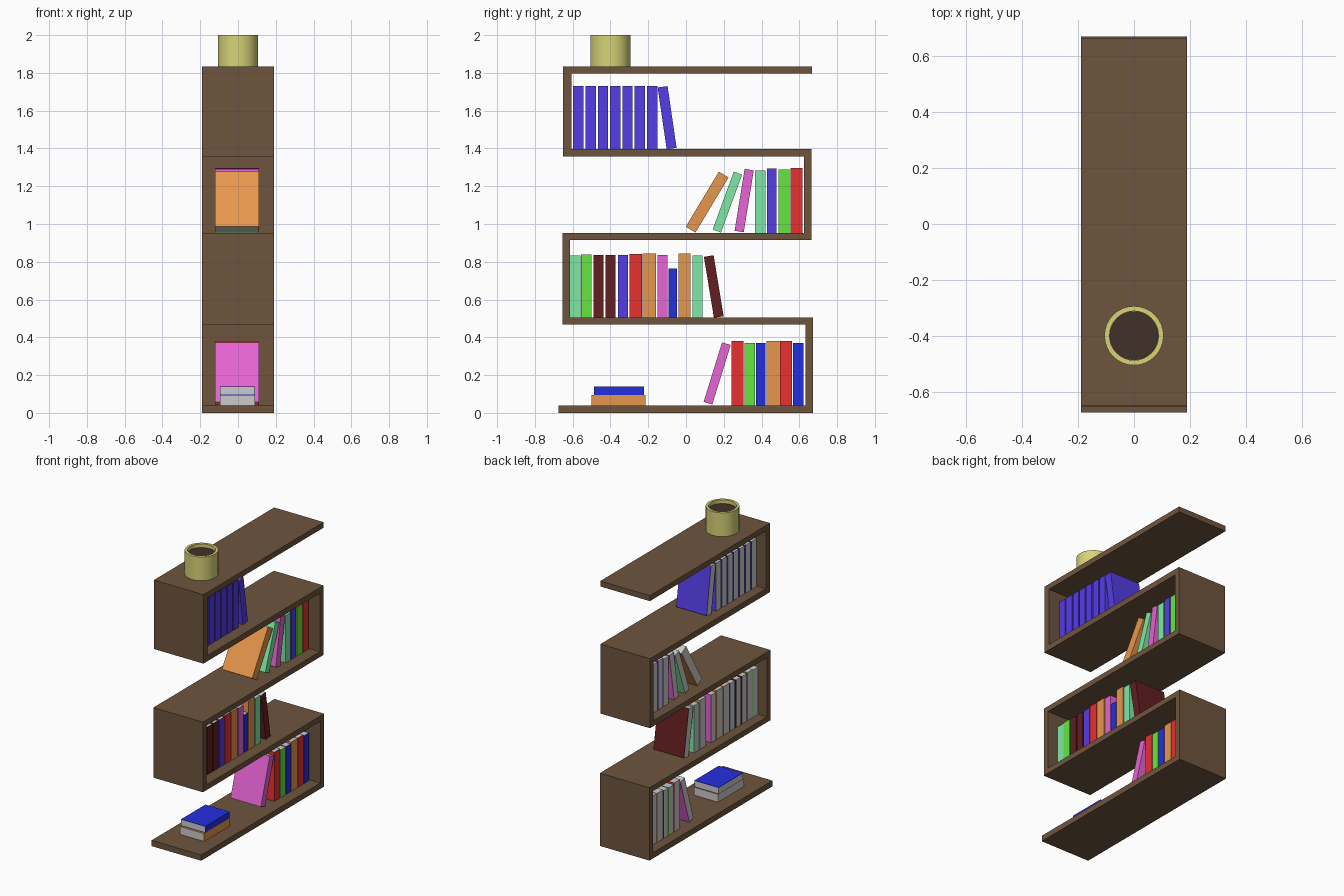
import bpy, bmesh, math

if "Cube" in bpy.data.objects:
    bpy.data.objects.remove(bpy.data.objects["Cube"])


def material(name, hex_code):
    srgb = [int(hex_code[i:i + 2], 16) / 255 for i in (0, 2, 4)]
    lin = [c / 12.92 if c <= 0.04045 else ((c + 0.055) / 1.055) ** 2.4 for c in srgb]
    m = bpy.data.materials.new(name)
    m.diffuse_color = (*lin, 1)
    m.use_nodes = True
    m.node_tree.nodes["Principled BSDF"].inputs["Base Color"].default_value = m.diffuse_color
    return m


COL = {n: material(n, h) for n, h in dict(
    wood="6e553d", orange="e7974c", pink="e665d4", red="e73030", blue="252fe0",
    indigo="553de6", teal="7ee9a6", green="65e640", maroon="621e20",
    pot="d8d478", soil="423029").items()}


def new_object(name, bm, mat=None):
    bmesh.ops.recalc_face_normals(bm, faces=bm.faces)
    me = bpy.data.meshes.new(name)
    bm.to_mesh(me)
    bm.free()
    ob = bpy.data.objects.new(name, me)
    bpy.context.collection.objects.link(ob)
    if mat:
        me.materials.append(COL[mat])
    return ob


def prism(name, outline, axis, lo, hi, mat=None):
    """Extrude a closed 2D outline along x ('yz' outline) or z ('xy' outline)."""
    bm = bmesh.new()
    place = (lambda a, b, t: (t, a, b)) if axis == 'x' else (lambda a, b, t: (a, b, t))
    face = bm.faces.new([bm.verts.new(place(a, b, lo)) for a, b in outline])
    ext = bmesh.ops.extrude_face_region(bm, geom=[face], use_keep_orig=True)
    move = (hi - lo, 0, 0) if axis == 'x' else (0, 0, hi - lo)
    bmesh.ops.translate(bm, vec=move, verts=[v for v in ext['geom'] if isinstance(v, bmesh.types.BMVert)])
    return new_object(name, bm, mat)


# Zigzag shelf: one continuous board profile
prism("zigzag_shelf", [
    (-.675, 0), (.672, 0), (.672, .505), (-.615, .505), (-.615, .915), (.665, .915),
    (.665, 1.397), (-.605, 1.397), (-.605, 1.797), (.667, 1.797), (.667, 1.835),
    (-.65, 1.835), (-.65, 1.357), (.625, 1.357), (.625, .953), (-.655, .953),
    (-.655, .467), (.632, .467), (.632, .04), (-.675, .04)], 'x', -.19, .19, "wood")

# Books: a folded cover with its spine at +x, and a block of pages inside
count = 0


def book(y, z, thick, height, color, angle=0, x0=-.123, x1=.11):
    global count
    count += 1
    t, c = thick / 2, .003
    cover = prism(f"book_cover_{count}", [
        (x0, -t), (x1, -t), (x1, t), (x0, t), (x0, t - c),
        (x1 - c, t - c), (x1 - c, c - t), (x0, c - t)], 'z', -height / 2, height / 2, color)
    pages = prism(f"book_pages_{count}", [
        (x0, c - t), (x1 - c, c - t), (x1 - c, t - c), (x0, t - c)], 'z', -height / 2, height / 2)
    for ob in (cover, pages):
        ob.location = (0, y, z)
        ob.rotation_euler.x = -math.radians(angle)


def row(base, books):
    for y0, y1, top, color in books:
        book((y0 + y1) / 2, (base + top) / 2, y1 - y0, top - base, color,
             x0=-.06 if top - base < .28 else -.123)


# Upright books, shelf by shelf from the bottom
row(.04, [(.242, .305, .38, "red"), (.311, .366, .37, "green"), (.371, .422, .37, "blue"),
          (.427, .495, .38, "orange"), (.498, .56, .38, "red"), (.567, .623, .37, "blue")])
row(.505, [(-.615, -.558, .833, "teal"), (-.556, -.50, .838, "green"),
           (-.491, -.436, .835, "maroon"), (-.425, -.372, .835, "maroon"),
           (-.361, -.306, .835, "indigo"), (-.30, -.234, .842, "red"),
           (-.229, -.16, .843, "orange"), (-.152, -.099, .835, "pink"),
           (-.092, -.047, .765, "blue"), (-.041, .025, .845, "orange"),
           (.035, .088, .833, "teal")])
row(.953, [(.365, .42, 1.282, "teal"), (.428, .48, 1.293, "indigo"),
           (.49, .548, 1.288, "green"), (.553, .617, 1.297, "red")])
row(1.397, [(-.597 + .065 * i, -.542 + .065 * i, 1.73, "indigo") for i in range(7)])

# Leaning books
book(.165, .209, .048, .33, "pink", 17.2)
book(.147, .669, .052, .327, "maroon", -9.3)
book(.112, 1.116, .06, .34, "orange", 31)
book(.219, 1.116, .047, .326, "teal", 20)
book(.308, 1.124, .049, .332, "pink", 9.2)
book(-.10, 1.563, .053, .33, "indigo", -8.3)

# Two books lying flat
book(-.358, .0675, .055, .285, "orange", 90, -.095, .09)
book(-.354, .1175, .045, .265, "blue", 90, -.095, .09)


# Round pot and its filling
def lathe(name, profile, mat, segments=32):
    bm = bmesh.new()
    vs = [bm.verts.new((r, 0, z)) for r, z in profile]
    es = [bm.edges.new(p) for p in zip(vs, vs[1:])]
    bmesh.ops.spin(bm, geom=vs + es, cent=(0, 0, 0), axis=(0, 0, 1),
                   angle=2 * math.pi, steps=segments, use_duplicate=False)
    bmesh.ops.remove_doubles(bm, verts=bm.verts, dist=1e-5)
    ob = new_object(name, bm, mat)
    ob.location = (0, -.4, 0)
    bpy.ops.object.select_all(action='DESELECT')
    ob.select_set(True)
    bpy.context.view_layer.objects.active = ob
    bpy.ops.object.shade_smooth_by_angle()


lathe("pot", [(0, 1.835), (.106, 1.835), (.106, 2), (.088, 2), (.088, 1.85), (0, 1.85)], "pot")
lathe("pot_filling", [(0, 1.851), (.0875, 1.851), (.0875, 1.975), (0, 1.975)], "soil")
